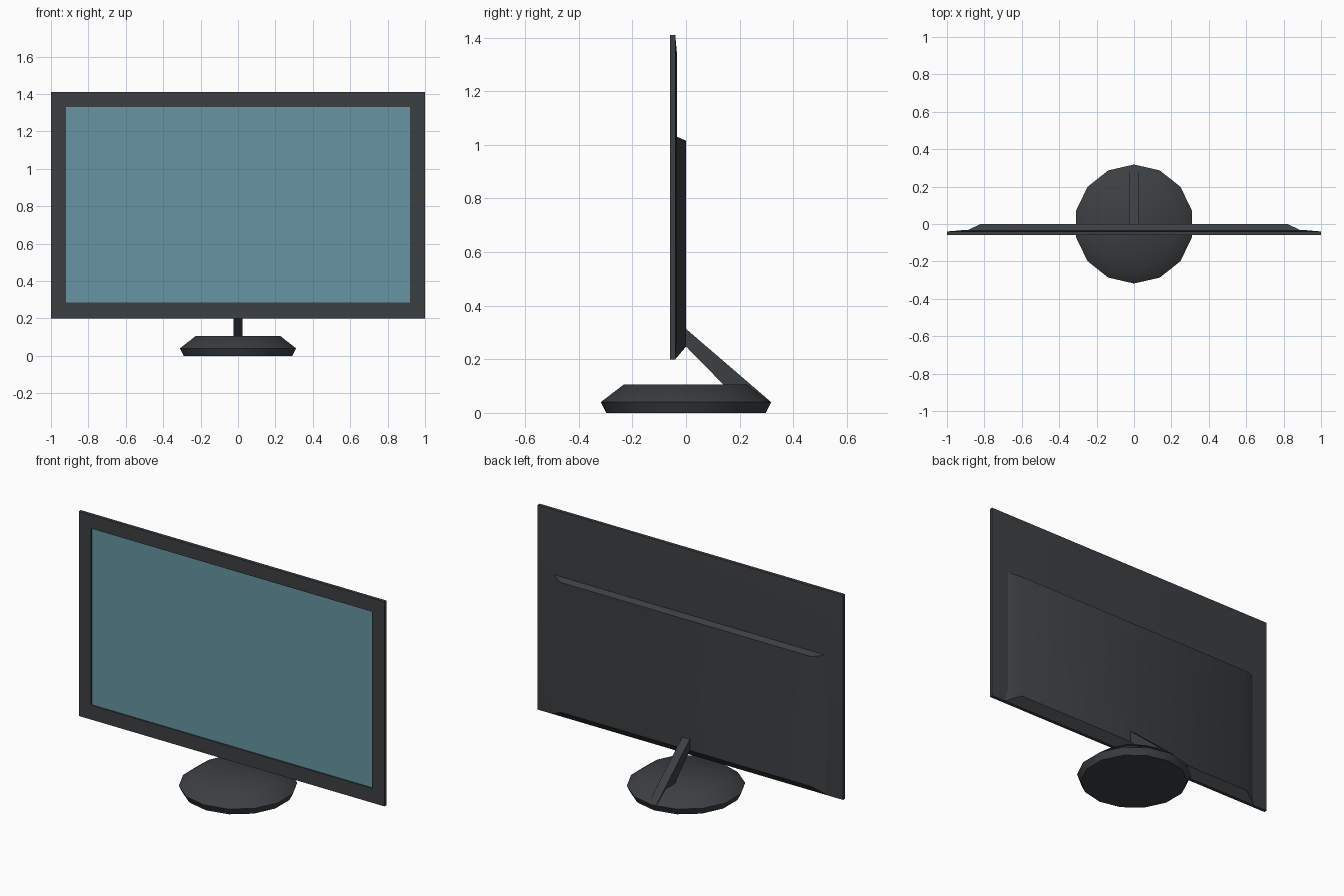
import bpy, bmesh, math

if "Cube" in bpy.data.objects:
    bpy.data.objects.remove(bpy.data.objects["Cube"])


def material(name, color):
    m = bpy.data.materials.new(name)
    m.diffuse_color = (*color, 1)
    m.use_nodes = True
    m.node_tree.nodes["Principled BSDF"].inputs["Base Color"].default_value = m.diffuse_color
    return m


dark = material("dark_plastic", (0.045, 0.05, 0.055))
glass = material("screen_blue", (0.13, 0.30, 0.36))


def loft(name, rings, mat, cap_start=True, smooth=35):
    """Skin a list of equal-length point rings and cap the ends."""
    bm = bmesh.new()
    loops = [[bm.verts.new(p) for p in ring] for ring in rings]
    n = len(loops[0])
    for a, b in zip(loops, loops[1:]):
        for i in range(n):
            j = (i + 1) % n
            bm.faces.new((a[i], a[j], b[j], b[i]))
    if cap_start:
        bm.faces.new(loops[0][::-1])
    bm.faces.new(loops[-1])
    bmesh.ops.recalc_face_normals(bm, faces=bm.faces)
    me = bpy.data.meshes.new(name)
    bm.to_mesh(me)
    bm.free()
    me.materials.append(mat)
    ob = bpy.data.objects.new(name, me)
    bpy.context.collection.objects.link(ob)
    bpy.ops.object.select_all(action='DESELECT')
    ob.select_set(True)
    bpy.context.view_layer.objects.active = ob
    bpy.ops.object.shade_smooth_by_angle(angle=math.radians(smooth))
    return ob


def rect(hw, z0, z1, y):
    return [(-hw, y, z0), (hw, y, z0), (hw, y, z1), (-hw, y, z1)]


def circle(r, z, n=14):
    return [(r * math.sin(2 * math.pi * i / n), r * math.cos(2 * math.pi * i / n), z)
            for i in range(n)]


# Bezel and back shell, open at the front for the screen
loft("panel_frame", [
    rect(0.92, 0.285, 1.33, -0.05),
    rect(0.92, 0.285, 1.33, -0.06),
    rect(1.0, 0.2, 1.41, -0.06),
    rect(1.0, 0.2, 1.41, -0.04),
    rect(0.92, 0.28, 1.33, -0.033),
], dark, cap_start=False)

# Recessed screen slab
loft("screen", [rect(0.92, 0.285, 1.33, -0.052),
                rect(0.92, 0.285, 1.33, -0.045)], glass)

# Raised housing on the lower back
loft("rear_housing", [rect(0.905, 0.2, 1.033, -0.04),
                      rect(0.82, 0.247, 1.015, 0.0)], dark)

# Slanted stand arm
arm = [(-0.01, 0.322), (-0.01, 0.258), (0.14, 0.105), (0.2, 0.045), (0.312, 0.045)]
loft("stand_arm", [[(x, y, z) for y, z in arm] for x in (-0.025, 0.025)], dark)

# Fourteen-sided foot
loft("stand_base", [circle(0.298, 0), circle(0.318, 0.04), circle(0.233, 0.105)],
     dark, smooth=42)
